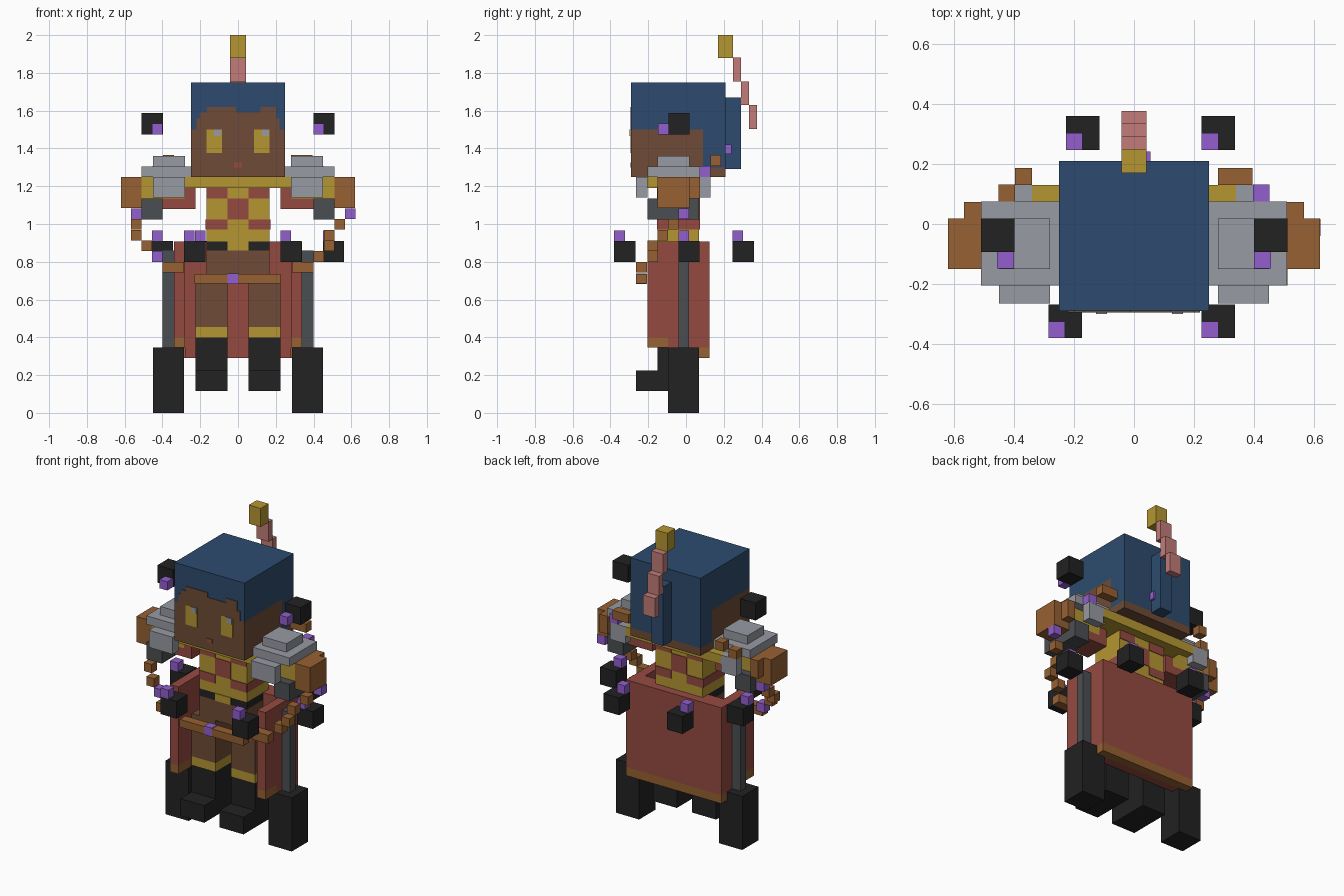
import bpy


def material(name, r, g, b):
    m = bpy.data.materials.new(name)
    lin = [((c / 255 + 0.055) / 1.055) ** 2.4 for c in (r, g, b)]
    m.diffuse_color = (*lin, 1)
    return m


NAVY = material("navy_hair", 45, 75, 110)
SKIN = material("brown_skin", 110, 75, 54)
GOLD = material("gold", 181, 150, 50)
SILVER = material("silver_grey", 152, 155, 163)
BRONZE = material("bronze", 150, 97, 50)
SLATE = material("slate", 75, 78, 82)
BLACK = material("black", 34, 34, 34)
RED = material("dull_red", 149, 74, 65)
PURPLE = material("purple", 146, 95, 205)
PINK = material("pink", 194, 124, 120)

V = 0.056  # edge of the smallest cube


def box(name, x, y, z, mat):
    """Box from (min, max) ranges."""
    verts = [(a, b, c) for a in x for b in y for c in z]
    faces = [(0, 1, 3, 2), (4, 6, 7, 5), (0, 4, 5, 1),
             (2, 3, 7, 6), (0, 2, 6, 4), (1, 5, 7, 3)]
    me = bpy.data.meshes.new(name)
    me.from_pydata(verts, [], faces)
    me.materials.append(mat)
    ob = bpy.data.objects.new(name, me)
    bpy.context.collection.objects.link(ob)
    return ob


def pair(name, x, y, z, mat):
    """The same box on both sides."""
    box("right_" + name, x, y, z, mat)
    box("left_" + name, (-x[1], -x[0]), y, z, mat)


def cube(name, x, y, z, mat, size=V):
    """Cube from its lowest corner."""
    box(name, (x, x + size), (y, y + size), (z, z + size), mat)


# Head and hair
box("head", (-.25, .25), (-.29, .09), (1.25, 1.5), SKIN)
box("nape", (-.25, .25), (.09, .21), (1.25, 1.3), SKIN)
box("hair_top", (-.25, .25), (-.29, .21), (1.5, 1.75), NAVY)
box("hair_back", (-.25, .25), (.09, .21), (1.3, 1.5), NAVY)
box("hair_knot", (-.042, .042), (.21, .292), (1.29, 1.67), NAVY)
box("hair_bead", (.042, .055), (.21, .242), (1.37, 1.42), PURPLE)

# Forehead under a stepped hairline
for x0, x1, top in ((-.22, -.2, 1.56), (-.2, -.165, 1.59), (-.165, -.01, 1.62),
                    (-.01, .12, 1.59), (.12, .2, 1.62), (.2, .22, 1.56)):
    box("forehead", (x0, x1), (-.294, -.29), (1.5, top), SKIN)

# Eyes and mouth
pair("eye", (.085, .168), (-.295, -.29), (1.375, 1.5), GOLD)
for x in (-.127, .127):
    box("eye_glint", (x, x + .037), (-.299, -.295), (1.465, 1.5), SILVER)
box("mouth", (-.02, .02), (-.294, -.29), (1.3, 1.325), RED)

# Plume
box("plume_tip", (-.042, .042), (.17, .25), (1.88, 2), GOLD)
for i in range(3):
    y, z = .25 + .042 * i, 1.755 - .126 * i
    box("plume_segment", (-.042, .042), (y, y + .042), (z, z + .126), PINK)

# Torso, collar and belt
box("collar", (-.28, .28), (-.205, .075), (1.19, 1.25), GOLD)
box("collar_back", (-.34, .34), (.075, .13), (1.19, 1.25), GOLD)
box("torso", (-.168, .168), (-.15, .07), (.907, 1.19), GOLD)
for y in (-.154, .07):
    box("chest_patch", (-.055, .055), (y, y + .004), (1.025, 1.135), RED)
    pair("upper_patch", (.055, .168), (y, y + .004), (1.135, 1.19), RED)
    pair("waist_patch", (.055, .168), (y, y + .004), (.97, 1.025), RED)
pair("side_patch", (.168, .172), (-.15, .07), (.97, 1.025), RED)
box("belt", (-.168, .168), (-.15, .015), (.86, .907), BLACK)
box("buckle", (-.055, .055), (-.155, -.15), (.86, .907), GOLD)
box("hips", (-.168, .168), (-.15, .015), (.73, .86), SKIN)

# Arms and shoulder armour
pair("sleeve_inner", (.225, .28), (-.15, .02), (1.08, 1.19), RED)
pair("sleeve", (.28, .4), (-.15, .02), (1.08, 1.135), RED)
pair("shoulder", (.28, .51), (-.15, .02), (1.135, 1.25), GOLD)
pair("gauntlet", (.4, .51), (-.205, .07), (1.025, 1.135), SLATE)
pair("fist", (.51, .62), (-.15, .018), (1.085, 1.25), BRONZE)
pair("pauldron", (.25, .51), (-.205, .075), (1.25, 1.305), SILVER)
pair("pauldron_top", (.28, .45), (-.15, .018), (1.305, 1.36), SILVER)
pair("pauldron_front", (.28, .45), (-.265, -.205), (1.14, 1.25), SILVER)
pair("pauldron_back", (.34, .45), (.075, .13), (1.14, 1.25), SILVER)

# Coat with hem and side trim
box("coat_back", (-.34, .34), (.07, .125), (.345, .907), RED)
box("coat_back_hem", (-.34, .34), (.07, .125), (.29, .345), BRONZE)
box("coat_lining", (-.28, .28), (.015, .07), (.29, .907), RED)
pair("coat_side", (.28, .34), (-.095, .07), (.345, .907), RED)
pair("coat_front", (.28, .34), (-.205, -.095), (.4, .907), RED)
pair("coat_front_hem", (.28, .34), (-.205, -.095), (.345, .4), BRONZE)
pair("coat_trim", (.34, .4), (-.04, .015), (.345, .86), SLATE)

# Legs and boots
pair("leg", (.055, .225), (-.15, .015), (.455, .73), SKIN)
pair("leg_band", (.055, .225), (-.15, .015), (.4, .455), GOLD)
pair("boot", (.055, .225), (-.15, .015), (.115, .4), BLACK)
pair("boot_toe", (.055, .225), (-.265, -.15), (.115, .225), BLACK)
pair("outer_boot", (.285, .45), (-.095, .07), (0, .345), BLACK)

# Floating orbs, each with a small bead: orb corner, then bead corner
for orb, bead in (
        ((-.51, -.093, 1.475), (-.456, -.149, 1.475)),
        ((.4, -.093, 1.475), (.4, -.149, 1.475)),
        ((-.227, .247, .798), (-.227, .247, .91)),
        ((.225, .247, .798), (.225, .247, .91)),
        ((-.285, -.38, .798), (-.285, -.38, .91)),
        ((.225, -.38, .798), (.225, -.38, .91)),
        ((-.456, -.04, .798), (-.456, -.04, .91)),
        ((.45, -.04, .798), (.45, -.04, .91))):
    cube("orb", *orb, BLACK, 2 * V)
    cube("orb_bead", *bead, PURPLE)

# Chain hanging across the front from fist to fist
for x, y, z in ((-.566, -.095, .97), (-.566, -.15, .913), (-.51, -.205, .857),
                (.51, -.095, .97), (.455, -.15, .913), (.455, -.205, .857),
                (.4, -.205, .8)):
    cube("chain_link", x, y, z, BRONZE)
pair("chain_side", (.285, .4), (-.265, -.206), (.744, .8), BRONZE)
box("chain_left", (-.23, -.056), (-.265, -.207), (.685, .735), BRONZE)
box("chain_right", (0, .225), (-.265, -.207), (.685, .735), BRONZE)
for x, y, z in ((-.566, -.04, 1.027), (.566, -.04, 1.027),
                (-.456, -.205, .8), (-.056, -.265, .683)):
    cube("chain_bead", x, y, z, PURPLE)

# Chain behind the shoulders
pair("chain_drop", (.51, .566), (.018, .073), (1.135, 1.25), BRONZE)
box("chain_back_right", (.28, .395), (.13, .186), (1.308, 1.364), BRONZE)
cube("chain_back_left", -.396, .13, 1.308, BRONZE)
cube("shoulder_bead", .396, .075, 1.25, PURPLE)
cube("shoulder_link", -.452, .075, 1.25, BRONZE)
